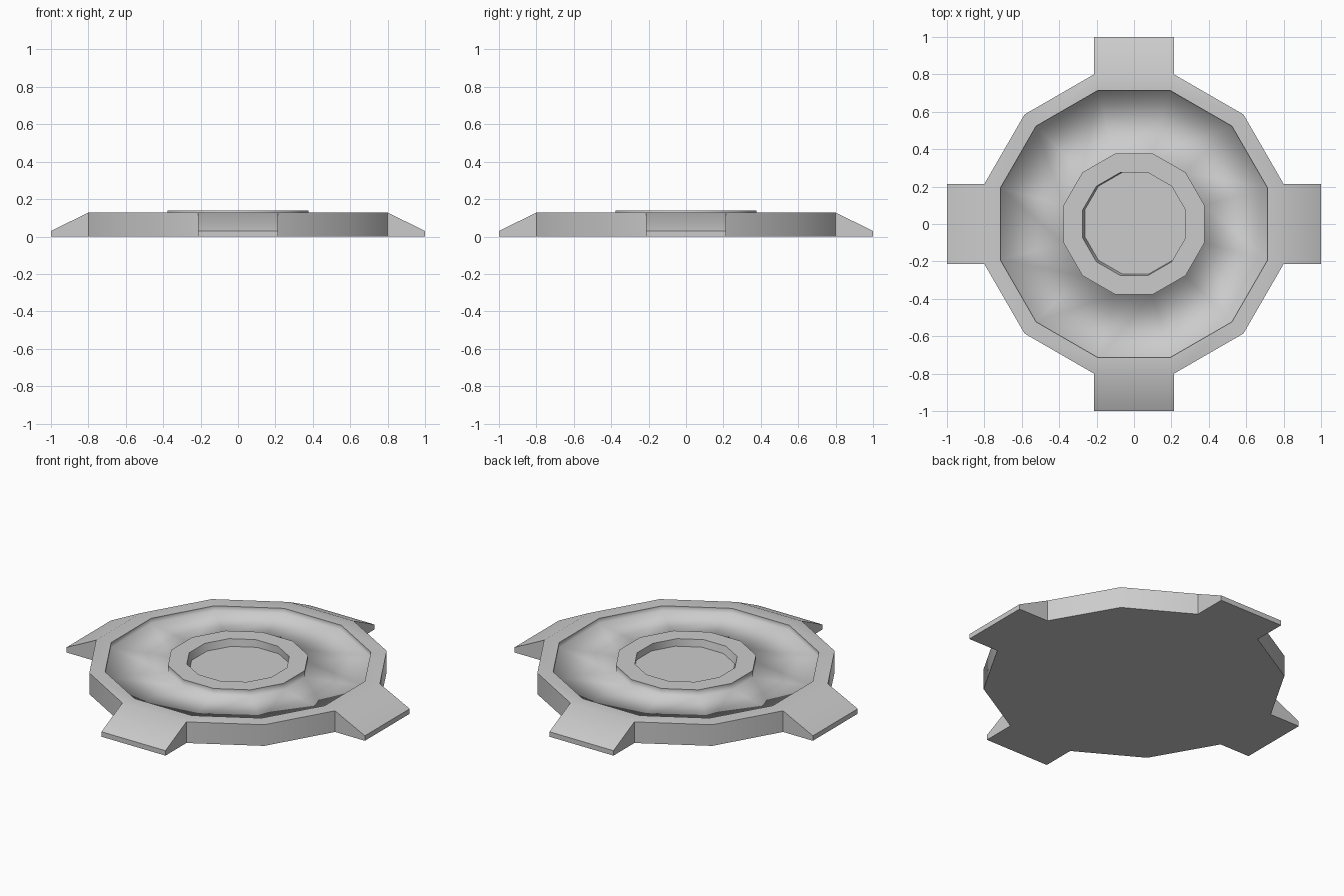
import bpy, bmesh
from math import cos, sin, radians, hypot
from mathutils import Vector

cube = bpy.data.objects.get("Cube")
if cube:
    bpy.data.objects.remove(cube)

SIDES = 12
FLOOR = 0.097


def make_material(name, color):
    mat = bpy.data.materials.new(name)
    mat.use_nodes = True
    mat.diffuse_color = color
    mat.node_tree.nodes["Principled BSDF"].inputs["Base Color"].default_value = color
    return mat


bm = bmesh.new()


def ring(radius, z, shift=0.0):
    angles = [radians(15 + 360 / SIDES * i) for i in range(SIDES)]
    return [bm.verts.new((radius * cos(a) + shift, radius * sin(a) + shift / 2, z)) for a in angles]


# Turned profile: outer wall, rim, sunken channel, raised hub
profile = [(0.828, 0), (0.828, 0.128), (0.74, 0.128), (0.74, FLOOR),
           (0.39, FLOOR), (0.39, 0.138), (0.285, 0.138)]
rings = [ring(r, z) for r, z in profile]
rings.append(ring(0.28, FLOOR - 0.003, 0.008))
for low, high in zip(rings, rings[1:]):
    for i in range(SIDES):
        j = (i + 1) % SIDES
        bm.faces.new((low[i], low[j], high[j], high[i]))

# Base plate and hub recess floor
bm.faces.new(reversed(rings[0]))
bm.faces.new(rings[-1])
bm.normal_update()

# Four ramp tabs pulled out of the walls that face along the axes
walls = [f for f in bm.faces if abs(f.normal.z) < 0.01
         and max(abs(f.normal.x), abs(f.normal.y)) > 0.99
         and f.calc_center_median().length > 0.79]
for face in bmesh.ops.extrude_discrete_faces(bm, faces=walls)["faces"]:
    face.normal_update()
    out = Vector(face.normal) * 0.2
    for v in face.verts:
        v.co += out
        v.co.z = min(v.co.z, 0.03)
bmesh.ops.remove_doubles(bm, verts=bm.verts, dist=0.0005)
bm.normal_update()

# Smooth walls, crisp corners, and a soft blend where the channel meets its walls
for f in bm.faces:
    f.smooth = True
for e in bm.edges:
    in_channel = all(abs(v.co.z - FLOOR) < 0.001 and hypot(v.co.x, v.co.y) > 0.3 for v in e.verts)
    e.smooth = in_channel or e.calc_face_angle(0) < radians(35)

mesh = bpy.data.meshes.new("round_base")
bm.to_mesh(mesh)
bm.free()
mesh.materials.append(make_material("light_grey", (0.6, 0.6, 0.6, 1)))
base = bpy.data.objects.new("round_base", mesh)
bpy.context.collection.objects.link(base)
